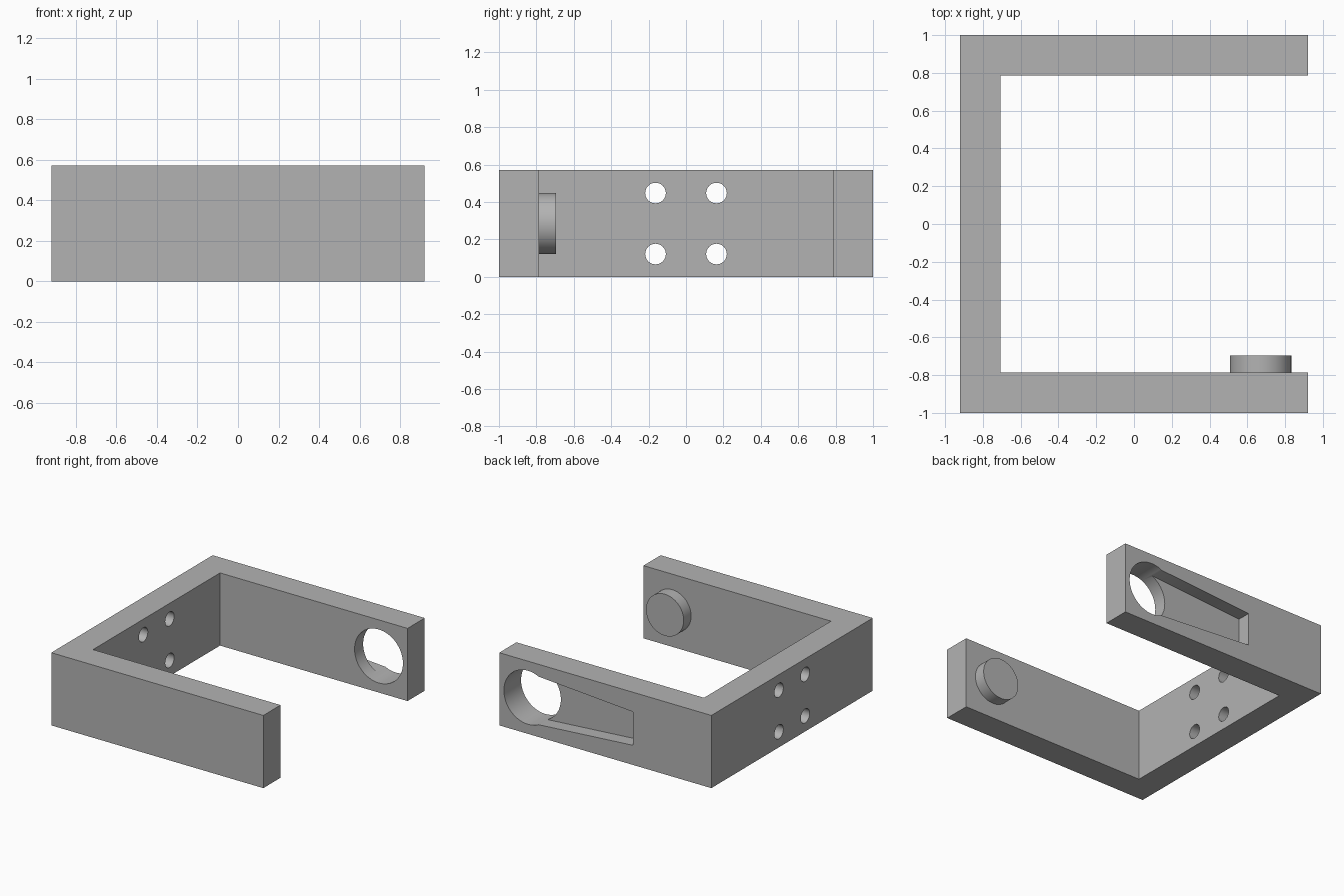
import bpy, bmesh, math
from mathutils import Matrix, Vector

cube = bpy.data.objects.get("Cube")
if cube:
    bpy.data.objects.remove(cube, do_unlink=True)

W, D, H, T = 0.92, 1.0, 0.57, 0.213    # half width, half depth, height, wall
MID = H / 2
EYE_X = 0.67                           # shared axis of peg and round opening

grey = bpy.data.materials.new("plain grey")
grey.use_nodes = True
colour = (0.45, 0.45, 0.45, 1)
grey.diffuse_color = colour
grey.node_tree.nodes["Principled BSDF"].inputs["Base Color"].default_value = colour


def prism(name, points, direction):
    """Extrude a flat outline along a direction."""
    bm = bmesh.new()
    face = bm.faces.new([bm.verts.new(p) for p in points])
    ext = bmesh.ops.extrude_face_region(bm, geom=[face])
    moved = [v for v in ext["geom"] if isinstance(v, bmesh.types.BMVert)]
    bmesh.ops.translate(bm, verts=moved, vec=Vector(direction))
    bmesh.ops.recalc_face_normals(bm, faces=bm.faces)
    mesh = bpy.data.meshes.new(name)
    bm.to_mesh(mesh)
    bm.free()
    mesh.materials.append(grey)
    obj = bpy.data.objects.new(name, mesh)
    bpy.context.collection.objects.link(obj)
    return obj


def cylinder(name, centre, radius, length, axis):
    """Round bar centred on a point, running along x or y."""
    points = []
    for i in range(64):
        a = math.tau * i / 64
        u, v = radius * math.cos(a), radius * math.sin(a)
        offset = (-length / 2, u, v) if axis == "x" else (u, -length / 2, v)
        points.append(Vector(centre) + Vector(offset))
    return prism(name, points, (length, 0, 0) if axis == "x" else (0, length, 0))


# U-shaped body
xi, yi = T - W, D - T
outline = [(-W, -D), (W, -D), (W, -yi), (xi, -yi), (xi, yi), (W, yi), (W, D), (-W, D)]
bracket = prism("bracket", [(x, y, 0) for x, y in outline], (0, 0, H))

# Four bolt holes through the connecting wall
cutters = [cylinder("bolt_hole_cutter", (T / 2 - W, y, MID + z), 0.055, 0.4, "x")
           for y in (-0.163, 0.163) for z in (-0.163, 0.163)]

# Round opening through the back arm, and tapered half-depth slot outside
cutters.append(cylinder("round_opening_cutter", (EYE_X, D - T / 2, MID), 0.21, 0.4, "y"))
slot = [(0.6, -0.19), (0.6, 0.19), (-0.24, 0.131), (-0.24, -0.131)]
cutters.append(prism("slot_cutter", [(x, D - T / 2, MID + z) for x, z in slot], (0, 0.2, 0)))

for cutter in cutters:
    cutter.hide_render = True
    mod = bracket.modifiers.new("cut", "BOOLEAN")
    mod.operation, mod.solver, mod.object = "DIFFERENCE", "EXACT", cutter
bpy.context.view_layer.objects.active = bracket
bracket.select_set(True)
for mod in list(bracket.modifiers):
    bpy.ops.object.modifier_apply(modifier=mod.name)
for cutter in cutters:
    bpy.data.objects.remove(cutter, do_unlink=True)

# Peg on the inside of the front arm
peg = cylinder("peg", (EYE_X, -yi + 0.041, MID), 0.163, 0.102, "y")

# Smooth round surfaces, crisp edges
for obj in (bracket, peg):
    bpy.ops.object.select_all(action="DESELECT")
    obj.select_set(True)
    bpy.context.view_layer.objects.active = obj
    bpy.ops.object.shade_smooth_by_angle(angle=math.radians(30))
